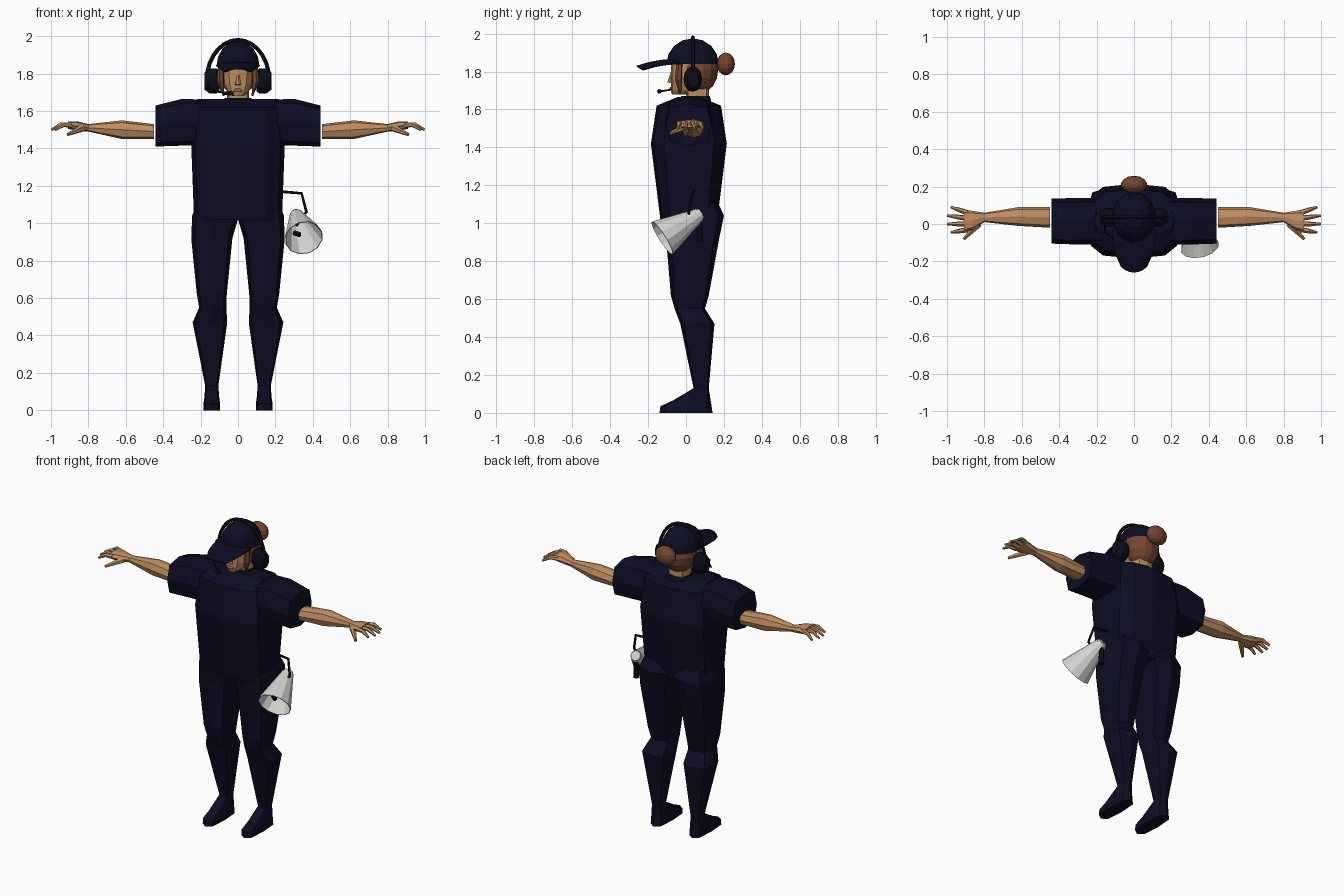
import bpy, bmesh, math
from mathutils import Vector, Matrix

cube = bpy.data.objects.get("Cube")
if cube:
    bpy.data.objects.remove(cube)


def material(name, *rgb):
    colour = (*rgb, 1)
    mat = bpy.data.materials.new(name)
    mat.use_nodes = True
    mat.diffuse_color = colour
    mat.node_tree.nodes["Principled BSDF"].inputs["Base Color"].default_value = colour
    return mat


NAVY = material("navy cloth", .004, .004, .017)
BLACK = material("headset black", .004, .004, .011)
SKIN = material("skin", .52, .27, .12)
HAIR = material("auburn hair", .18, .06, .03)
LIPS = material("lips", .33, .12, .07)
WHITE = material("pale plastic", .65, .67, .65)

# Body landmarks
ANKLE, KNEE, HIP, CHEST, SHOULDER = .13, .5, 1.04, 1.42, 1.62
WRIST_X, CUFF_X, ARM_Z = .8, .45, 1.5
CHIN, HAT_LINE = 1.68, 1.84
MIDDLE_Y = .015


def add_object(name, bm, mat):
    mesh = bpy.data.meshes.new(name)
    bm.to_mesh(mesh)
    mesh.materials.append(mat)
    ob = bpy.data.objects.new(name, mesh)
    bpy.context.collection.objects.link(ob)
    return ob


def finish(name, bm, mat, paired=False):
    """Make the object, or a left and a mirrored right one."""
    bmesh.ops.recalc_face_normals(bm, faces=bm.faces)
    ob = add_object("left_" + name if paired else name, bm, mat)
    if paired:
        bmesh.ops.scale(bm, vec=(-1, 1, 1), verts=bm.verts)
        bmesh.ops.reverse_faces(bm, faces=bm.faces)
        add_object("right_" + name, bm, mat)
    bm.free()
    return ob


def ring(centre, size, facing="z", sides=8, power=.6):
    """Rounded rectangle around a centre, across the axis it faces."""
    first, second = ["xyz".index(letter) for letter in "xyz" if letter != facing]
    points = []
    for i in range(sides):
        angle = math.tau * i / sides
        point = Vector(centre)
        for axis, extent, wave in ((first, size[0], math.cos(angle)),
                                   (second, size[1], math.sin(angle))):
            point[axis] += math.copysign(abs(wave) ** power, wave) * extent / 2
        points.append(point)
    return points


def loft(name, mat, rings, paired=False, caps=True):
    """Skin a row of rings."""
    bm = bmesh.new()
    loops = [[bm.verts.new(point) for point in points] for points in rings]
    for low, high in zip(loops, loops[1:]):
        for i in range(len(low)):
            bm.faces.new((low[i - 1], low[i], high[i], high[i - 1]))
    if caps:
        bm.faces.new(loops[0])
        bm.faces.new(loops[-1])
    return finish(name, bm, mat, paired)


def tube(name, mat, path, radii, sides=6, paired=False, caps=True):
    """Sweep a circle along a path, with one radius per point."""
    path = [Vector(point) for point in path]
    rings, across = [], None
    for i, point in enumerate(path):
        along = (path[min(i + 1, len(path) - 1)] - path[max(i - 1, 0)]).normalized()
        across = across or along.orthogonal()
        across = (across - along * across.dot(along)).normalized()
        rings.append([point + Matrix.Rotation(math.tau * k / sides, 3, along) @ across * radii[i]
                      for k in range(sides)])
    return loft(name, mat, rings, paired, caps)


def ball(name, mat, centre, radii, dome=False):
    """Faceted ellipsoid, or only its upper half."""
    bm = bmesh.new()
    bmesh.ops.create_uvsphere(bm, u_segments=14, v_segments=8, radius=1)
    if dome:
        bmesh.ops.bisect_plane(bm, geom=bm.verts[:] + bm.edges[:] + bm.faces[:],
                               plane_co=(0, 0, 0), plane_no=(0, 0, 1), clear_inner=True)
    bmesh.ops.scale(bm, vec=radii, verts=bm.verts)
    bmesh.ops.translate(bm, vec=centre, verts=bm.verts)
    return finish(name, bm, mat)


# Shirt, with a roof-like ridge between the shoulders
loft("shirt", NAVY, [ring((0, MIDDLE_Y, height), size, sides=12) for height, size in (
    (HIP - .02, (.47, .3)), (CHEST, (.5, .4)),
    (SHOULDER, (.45, .34)), (SHOULDER + .045, (.43, .12)))])
loft("sleeve", NAVY, [ring((x, MIDDLE_Y, z), size, "x") for x, z, size in (
    (.15, 1.54, (.25, .24)), (.3, 1.54, (.25, .25)), (CUFF_X - .01, 1.52, (.24, .22)))],
    paired=True)
loft("collar", NAVY, [ring((0, .04, SHOULDER), (.2, .2)),
                      ring((0, .05, SHOULDER + .05), (.14, .15))])

# Forearm running into the palm
loft("arm", SKIN, [ring((x, y, z), size, "x", power=.8) for x, y, z, size in (
    (CUFF_X, .035, ARM_Z - .01, (.11, .08)), (.62, .04, ARM_Z, (.1, .1)),
    (WRIST_X, .035, ARM_Z + .01, (.05, .04)), (WRIST_X + .06, .02, ARM_Z + .02, (.1, .05)),
    (WRIST_X + .11, MIDDLE_Y, ARM_Z + .025, (.12, .04)))], paired=True)

# Four fingers fanned out, and the thumb
for i, finger in enumerate(("little", "ring", "middle", "index")):
    spread = i - 1.5
    y = MIDDLE_Y - .03 * spread
    tip = Vector((1 - .01 * spread ** 2, y * 1.5, ARM_Z))
    root = Vector((WRIST_X + .09, y, ARM_Z + .025))
    bend = (root + tip) / 2 + Vector((0, 0, .015))
    tube(finger + "_finger", SKIN, (root, bend, tip), (.015, .013, .007), paired=True)
thumb_root = Vector((WRIST_X + .03, 0, ARM_Z + .01))
thumb_tip = Vector((WRIST_X + .11, -.08, ARM_Z - .025))
tube("thumb", SKIN, (thumb_root, thumb_tip), (.02, .009), paired=True)

# Trouser legs and shoes
ankle = ring((.14, .08, ANKLE), (.07, .08))
loft("trouser_leg", NAVY, [
    ring((.11, .03, HIP + .12), (.18, .23)),
    ring((.12, .04, HIP), (.25, .32)),
    ring((.14, .035, HIP - .12), (.22, .28)),
    ring((.14, .02, KNEE + .12), (.16, .2)),
    ring((.135, .02, KNEE + .05), (.145, .16)),
    ring((.15, .06, KNEE - .03), (.185, .18)),
    ankle], paired=True)
loft("shoe", NAVY, [ankle, ring((.14, .03, ANKLE / 2), (.08, .2)),
                    ring((.14, 0, .035), (.09, .27)), ring((.14, 0, 0), (.09, .28))],
     paired=True)

# Neck, head and face
loft("neck", SKIN, [ring((0, .06, height), (.12, .12)) for height in (SHOULDER, CHIN + .06)])
loft("head", SKIN, [ring((0, y, height), size, sides=12, power=.8) for y, height, size in (
    (-.02, CHIN, (.06, .11)), (0, CHIN + .02, (.11, .16)),
    (.02, CHIN + .07, (.16, .2)), (.03, HAT_LINE + .02, (.17, .22)))])
tube("nose", SKIN, ((0, -.075, CHIN + .12), (0, -.082, CHIN + .06)), (.005, .018))
ball("lips", LIPS, (0, -.077, CHIN + .03), (.025, .01, .01))

# Hair under the cap, bun and loose locks
ball("back_hair", HAIR, (0, .07, HAT_LINE - .03), (.107, .1, .125))
ball("hair_bun", HAIR, (0, .21, HAT_LINE), (.07, .048, .06))
tube("hair_lock", HAIR, ((.09, -.035, HAT_LINE), (.094, -.04, HAT_LINE - .08),
                         (.077, -.03, CHIN)), (.016, .02, .004), paired=True)

# Cap crown and its curved brim
ball("cap_crown", NAVY, (0, .035, HAT_LINE), (.118, .138, .135), dome=True)
bm = bmesh.new()
bmesh.ops.create_grid(bm, x_segments=6, y_segments=3, size=1)
for v in bm.verts:
    side, out = v.co.x, (1 - v.co.y) / 2
    width = .118 * math.sqrt(1 - .65 * out ** 2)
    v.co = (side * width, -.06 - .2 * out + .03 * side ** 2,
            HAT_LINE + .026 - .035 * out ** 2 - .02 * side ** 2)
brim = finish("cap_brim", bm, NAVY)
brim.modifiers.new("thickness", "SOLIDIFY").thickness = .008

# Headset: ear cups, arched band, microphone
EAR_Z = CHIN + .08
loft("ear_cup", BLACK, [ring((x, .036, EAR_Z), size, "x", sides=12, power=1) for x, size in (
    (.1, (.08, .11)), (.115, (.1, .135)), (.15, (.1, .135)), (.18, (.06, .09)))], paired=True)
arch = [math.pi * i / 14 for i in range(15)]
tube("headset_band", BLACK, [(.168 * math.cos(a), .036, EAR_Z + .22 * math.sin(a)) for a in arch],
     [.011] * len(arch))
mic = Vector((-.05, -.14, CHIN + .015))
tube("microphone_boom", BLACK, ((-.155, .02, EAR_Z), (-.155, -.04, CHIN + .03), mic), [.005] * 3)
tube("microphone", BLACK, (mic - Vector((.025, 0, 0)), mic, mic + Vector((.025, 0, 0))),
     (.008, .013, .009))

# Megaphone: open horn, rear cap, grip, trigger and hanging bracket
mouth, rear = Vector((.352, -.125, .922)), Vector((.312, .07, 1.045))
horn = tube("megaphone_horn", WHITE, (rear, mouth), (.036, .104), sides=12, caps=False)
horn.modifiers.new("thickness", "SOLIDIFY").thickness = .004
tube("megaphone_rear", WHITE, (rear.lerp(mouth, -.05), rear.lerp(mouth, .1)), (.03, .036), sides=12)
tube("megaphone_grip", BLACK, (rear, rear - Vector((0, 0, .14))), (.015, .018))
trigger = rear.lerp(mouth, .7) - Vector((.04, 0, .01))
tube("megaphone_trigger", BLACK, (trigger, trigger + Vector((.03, -.02, -.01))), [.014] * 2)
tube("megaphone_bracket", BLACK, ((.22, .04, 1.17), (.34, .035, 1.16), (.366, MIDDLE_Y, 1.06),
                                  (.335, MIDDLE_Y, 1.03)), [.008] * 4)
